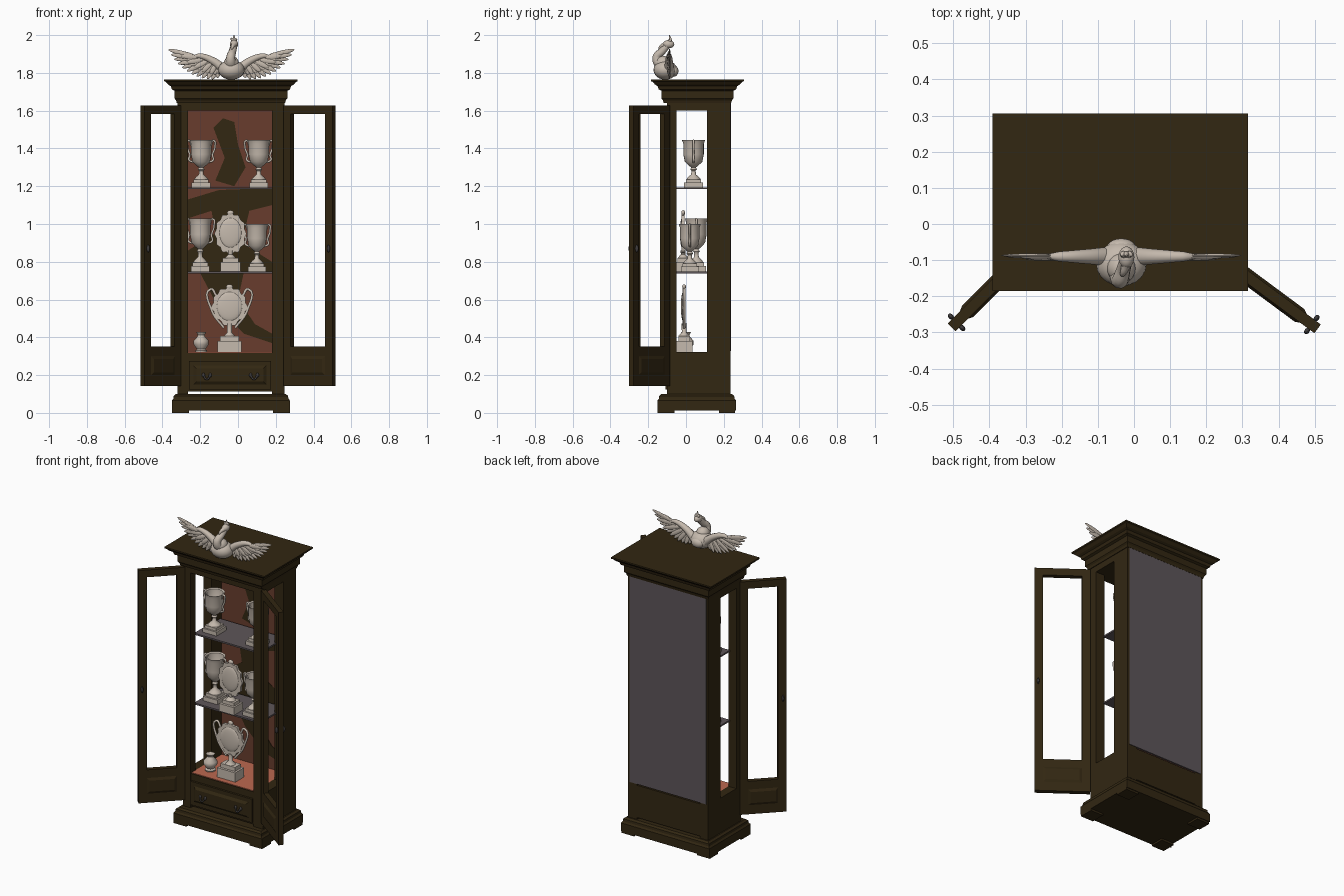
import bpy, bmesh, math
from mathutils import Vector, Matrix

cube = bpy.data.objects.get("Cube")
if cube:
    bpy.data.objects.remove(cube)


def material(name, r, g, b):
    m = bpy.data.materials.new(name)
    m.use_nodes = True
    m.diffuse_color = (r, g, b, 1)
    m.node_tree.nodes["Principled BSDF"].inputs["Base Color"].default_value = (r, g, b, 1)
    return m


WOOD = material("dark wood", .032, .02, .006)
BROWN = material("brown lining", .14, .046, .026)
CLAY = material("terracotta floor", .5, .14, .08)
GREY = material("mauve grey", .11, .092, .1)
IVORY = material("pale ivory", .56, .49, .42)
METAL = material("dark metal", .05, .045, .045)

# Cabinet carcass limits
L, R, F, B = -.32, .245, -.1, .235
IL, IR = -.265, .18
MID = -.035
FLOOR, TOP = .322, 1.6
SHELVES = (.745, 1.19)


def finish(name, bm, mat, smooth=False):
    bmesh.ops.recalc_face_normals(bm, faces=bm.faces)
    mesh = bpy.data.meshes.new(name)
    bm.to_mesh(mesh)
    bm.free()
    mesh.materials.append(mat)
    ob = bpy.data.objects.new(name, mesh)
    bpy.context.collection.objects.link(ob)
    if smooth:
        bpy.ops.object.select_all(action="DESELECT")
        ob.select_set(True)
        bpy.context.view_layer.objects.active = ob
        bpy.ops.object.shade_smooth_by_angle(angle=math.radians(45))
    return ob


def loft(name, rings, mat, smooth=False):
    """Skin closed rings of points and cap both ends."""
    bm = bmesh.new()
    loops = [[bm.verts.new(p) for p in ring] for ring in rings]
    for a, b in zip(loops, loops[1:]):
        for i in range(len(a)):
            j = (i + 1) % len(a)
            bm.faces.new((a[i], a[j], b[j], b[i]))
    bm.faces.new(loops[0])
    bm.faces.new(loops[-1])
    return finish(name, bm, mat, smooth)


def rect(x0, x1, y0, y1, z):
    return [(x0, y0, z), (x1, y0, z), (x1, y1, z), (x0, y1, z)]


def box(name, x0, x1, y0, y1, z0, z1, mat=WOOD):
    return loft(name, [rect(x0, x1, y0, y1, z0), rect(x0, x1, y0, y1, z1)], mat)


def moulding(name, profile, front):
    """Stepped rectangular moulding: (margin, height) pairs round the carcass."""
    loft(name, [rect(L - m, R + m, F - m - front, B + m, z) for m, z in profile], WOOD)


def lathe(name, profile, centre, mat=IVORY, sides=24):
    cx, cy, cz = centre
    angles = [math.tau * i / sides for i in range(sides)]
    loft(name, [[(cx + r * math.cos(a), cy + r * math.sin(a), cz + z) for a in angles]
                for r, z in profile], mat, True)


def tube(name, points, radii, mat=IVORY):
    curve = bpy.data.curves.new(name, "CURVE")
    curve.dimensions = "3D"
    curve.bevel_depth = 1
    curve.bevel_resolution = 3
    curve.resolution_u = 6
    curve.use_fill_caps = True
    s = curve.splines.new("BEZIER")
    s.bezier_points.add(len(points) - 1)
    for bp, p, r in zip(s.bezier_points, points, radii):
        bp.co, bp.radius = p, r
        bp.handle_left_type = bp.handle_right_type = "AUTO"
    curve.materials.append(mat)
    ob = bpy.data.objects.new(name, curve)
    bpy.context.collection.objects.link(ob)


def plate(name, outline, y0, y1, mat=IVORY):
    return loft(name, [[(x, y, z) for x, z in outline] for y in (y0, y1)], mat)


def ball(name, centre, radii, mat=IVORY, turn=None):
    bm = bmesh.new()
    m = Matrix.Translation(centre) @ (turn or Matrix()) @ Matrix.Diagonal((*radii, 1))
    bmesh.ops.create_uvsphere(bm, u_segments=20, v_segments=12, radius=1, matrix=m)
    return finish(name, bm, mat, True)


# Plinth with corner feet, and the cornice
moulding("plinth", [(.03, .012), (.03, .065), (.022, .075), (.02, .09), (.008, .1)], .022)
for x0, x1 in ((L - .03, L + .06), (R - .06, R + .03)):
    for y0, y1 in ((F - .05, F + .04), (B - .06, B + .025)):
        box("plinth_foot", x0, x1, y0, y1, 0, .013)
moulding("cornice", [(.004, 1.64), (.008, 1.655), (.016, 1.665), (.016, 1.705), (.03, 1.712),
                     (.036, 1.73), (.05, 1.738), (.062, 1.752), (.071, 1.756), (.071, 1.765)], .014)

# Side frames, head, lower case
for side, x0, x1 in (("right", L, IL), ("left", IR, R)):
    box(side + "_front_post", x0, x1, F, -.05, .1, 1.645)
    box(side + "_back_post", x0, x1, .11, B, .1, 1.645)
    box(side + "_lower_rail", x0, x1, -.05, .11, .1, FLOOR)
    box(side + "_upper_rail", x0, x1, -.05, .11, TOP, 1.645)
box("head_board", IL, IR, F, B, TOP, 1.645)
box("lower_case", IL, IR, F + .005, B, .112, FLOOR - .004)
box("cabinet_floor", IL, IR, F + .01, .214, FLOOR - .004, FLOOR, CLAY)
box("back_lining", IL, IR, .214, .228, FLOOR, TOP, BROWN)
box("back_panel", L + .012, R - .012, .228, B + .003, FLOOR + .005, 1.64, GREY)
for z in SHELVES:
    box("shelf", IL - .01, IR + .01, -.05, .2, z - .006, z + .004, GREY)

# Dark patches on the lining
for outline in (
    [(-.13, 1.51), (-.08, 1.56), (-.02, 1.54), (.0, 1.42), (.04, 1.3), (-.02, 1.2),
     (-.12, 1.23), (-.07, 1.35)],
    [(IL, 1.13), (-.1, 1.18), (IR, 1.19), (IR, 1.1), (.06, 1.07), (.02, .9), (IR, .8),
     (IR, .74), (IL, .74), (IL, .86), (-.12, .95), (-.14, 1.07), (IL, 1.03)],
    [(-.2, .74), (.03, .74), (.0, .6), (.09, .47), (IR, .42), (IR, .37), (.03, .42), (-.1, .55)],
):
    plate("lining_patch", outline, .211, .215, WOOD)

# Drawer with raised centre and two drop handles
box("drawer_front", IL + .006, IR - .006, F - .008, F + .01, .125, .275)


def raised(name, x0, x1, z0, z1, y, depth, inset):
    return loft(name, [[(x0 + i, yy, z0 + i), (x1 - i, yy, z0 + i), (x1 - i, yy, z1 - i),
                        (x0 + i, yy, z1 - i)] for i, yy in ((0, y), (inset, y + depth))], WOOD)


raised("drawer_panel", IL + .03, IR - .03, .15, .25, F - .008, -.01, .015)
for x in (-.165, .085):
    for dx in (-.018, .018):
        ball("handle_mount", (x + dx, F - .02, .2), (.008, .008, .012), METAL)
    tube("drawer_handle", [(x - .018, F - .024, .2), (x, F - .03, .178), (x + .018, F - .024, .2)],
         (.005,) * 3, METAL)


# Open doors
def door(side, hinge, tip):
    h, t = Vector(hinge), Vector(tip)
    d = t - h
    w = d.length
    place = Matrix.Translation((h.x, h.y, 0)) @ Matrix.Rotation(math.atan2(d.y, d.x), 4, "Z")
    T, z0, z1, stile = .015, .142, 1.628, .048
    parts = [
        box(side + "_door_hinge_stile", 0, stile, -T, T, z0, z1),
        box(side + "_door_outer_stile", w - stile, w, -T, T, z0, z1),
        box(side + "_door_top_rail", stile, w - stile, -T, T, 1.582, z1),
        box(side + "_door_lower_panel", stile, w - stile, -T, T, z0, .352)]
    for s in (-1, 1):
        parts.append(raised(side + "_door_raised_panel", stile, w - stile, .2, .3, s * T, s * .007, .015))
        parts.append(ball(side + "_door_knob", (w - .02, s * .022, .87), (.007, .01, .02), METAL))
    for ob in parts:
        ob.matrix_world = place
    for z in (.4, 1.52):
        lathe(side + "_door_hinge", [(.007, -.03), (.007, .03)], (h.x, h.y - .005, z), METAL, 10)


door("right", (L + .008, F + .006), (-.505, -.286))
door("left", (R + .004, F + .002), (.508, -.29))


# Trophy cups
def cup(x, y, z, h, k=1):
    box("cup_base", x - .05 * k, x + .05 * k, y - .05 * k, y + .05 * k, z, z + .1 * h, IVORY)
    box("cup_step", x - .04 * k, x + .04 * k, y - .04 * k, y + .04 * k, z + .1 * h, z + .17 * h, IVORY)
    shape = [(.038, .17), (.028, .22), (.013, .27), (.011, .35), (.018, .38), (.012, .42), (.025, .46),
             (.046, .54), (.054, .7), (.054, .92), (.061, 1), (.052, .98), (.046, .7), (.01, .52)]
    lathe("cup_bowl", [(r * k, f * h) for r, f in shape], (x, y, z))
    for s in (-1, 1):
        arc = [(.05, .88), (.066, .99), (.073, .85), (.06, .68), (.064, .58), (.04, .53)]
        tube("cup_handle", [(x + s * r * k, y, z + f * h) for r, f in arc], (.006,) * len(arc))


low, high = (z + .004 for z in SHELVES)
cup(-.195, .04, high, .25)
cup(.11, .04, high, .25)
cup(-.2, .055, low, .28)
cup(.1, .02, low, .25, .95)


# Award plaques on pedestals
def plaque(x, y, z, base, foot, rim, w, h, pointed):
    """Scalloped rim plate with a domed face; pointed narrows the lower half."""
    box("plaque_base", x - base, x + base, y - .045, y + .045, z, z + foot * .7, IVORY)
    box("plaque_step", x - base * .8, x + base * .8, y - .03, y + .03, z + foot * .7, z + foot, IVORY)
    lathe("plaque_stem", [(.03, 0), (.012, .02), (.014, rim - foot + .02)], (x, y, z + foot))
    def outline(k, wave):
        pts = []
        for i in range(72):
            a = math.tau * i / 72
            r = k * (1 + wave * math.cos(12 * a))
            narrow = 1 - pointed * max(0, -math.sin(a)) ** 2
            pts.append((x + w * r * narrow * math.cos(a), z + rim + h / 2 + h / 2 * r * math.sin(a)))
        return pts
    plate("plaque_rim", outline(.97, .05), y - .008, y + .008)
    ball("plaque_face", (x, y - .006, z + rim + h * .52), (w * .72, .011, h * .36))
    ball("plaque_crest", (x, y, z + rim + h), (.018, .01, .014))


plaque(-.04, -.015, low, .053, .07, .09, .083, .22, 0)
plaque(-.045, -.01, FLOOR, .064, .085, .13, .095, .215, .45)
for s in (-1, 1):
    tube("plaque_scroll", [(-.045 + s * .07, -.01, .62), (-.045 + s * .1, -.01, .655),
                           (-.045 + s * .093, -.01, .54), (-.045 + s * .03, -.01, .45)], (.007,) * 4)

# Small round jug
lathe("small_jug", [(.03, 0), (.032, .008), (.022, .015), (.04, .04), (.04, .06), (.022, .08),
                    (.018, .09), (.026, .105), (.01, .1)], (-.195, 0, FLOOR))

# Bird finial: body, curved neck, head, beak, crest
BY = -.11
ball("bird_body", (MID, BY, 1.816), (.07, .062, .052))
ball("bird_breast", (MID, BY - .012, 1.85), (.04, .042, .04))
tube("bird_neck", [(MID, BY - .01, 1.83), (MID - .004, BY - .045, 1.88), (MID + .006, BY - .015, 1.915),
                   (MID + .014, BY + .015, 1.95)], (.036, .024, .02, .018))
HX, HY = MID + .014, BY + .018
ball("bird_head", (HX, HY, 1.952), (.022, .03, .022))
tube("bird_beak", [(HX, HY - .02, 1.95), (HX - .01, HY - .045, 1.935), (HX - .014, HY - .05, 1.915)],
     (.014, .008, .002))
for dx, top in ((-.016, 1.985), (0, 2.0), (.016, 1.98)):
    tube("bird_crest", [(HX, HY, 1.955), (HX + dx * .6, HY + .008, 1.975), (HX + dx, HY + .004, top)],
         (.012, .009, .002))
ball("bird_tail", (MID, BY + .045, 1.81), (.04, .025, .03))

# Spread wings: an arm with fanned feathers in two layers
for s, side in ((-1, "right"), (1, "left")):
    arm = [Vector((MID + s * x, BY + .02, z)) for x, z in ((.04, 1.82), (.1, 1.865), (.17, 1.89), (.2, 1.885))]
    tube(side + "_wing_arm", arm, (.026, .02, .014, .008))
    count = 12
    for layer, reach in ((0, 1), (1, .62)):
        for i in range(count):
            t = i / (count - 1)
            root = Vector((MID + s * (.06 + .13 * t), BY + .02, 1.83 + .055 * t))
            a = math.radians(-75 + 90 * t)
            long = (.055 + .085 * t ** .7) * reach
            d = Vector((s * math.cos(a), 0, math.sin(a)))
            turn = Matrix.Rotation(-math.atan2(d.z, d.x), 4, "Y")
            ball(side + "_wing_feather", root + d * long * .5 + Vector((0, -.006 * layer + .003 * (i % 2), 0)),
                 (long * .56, .005, .013), IVORY, turn)
